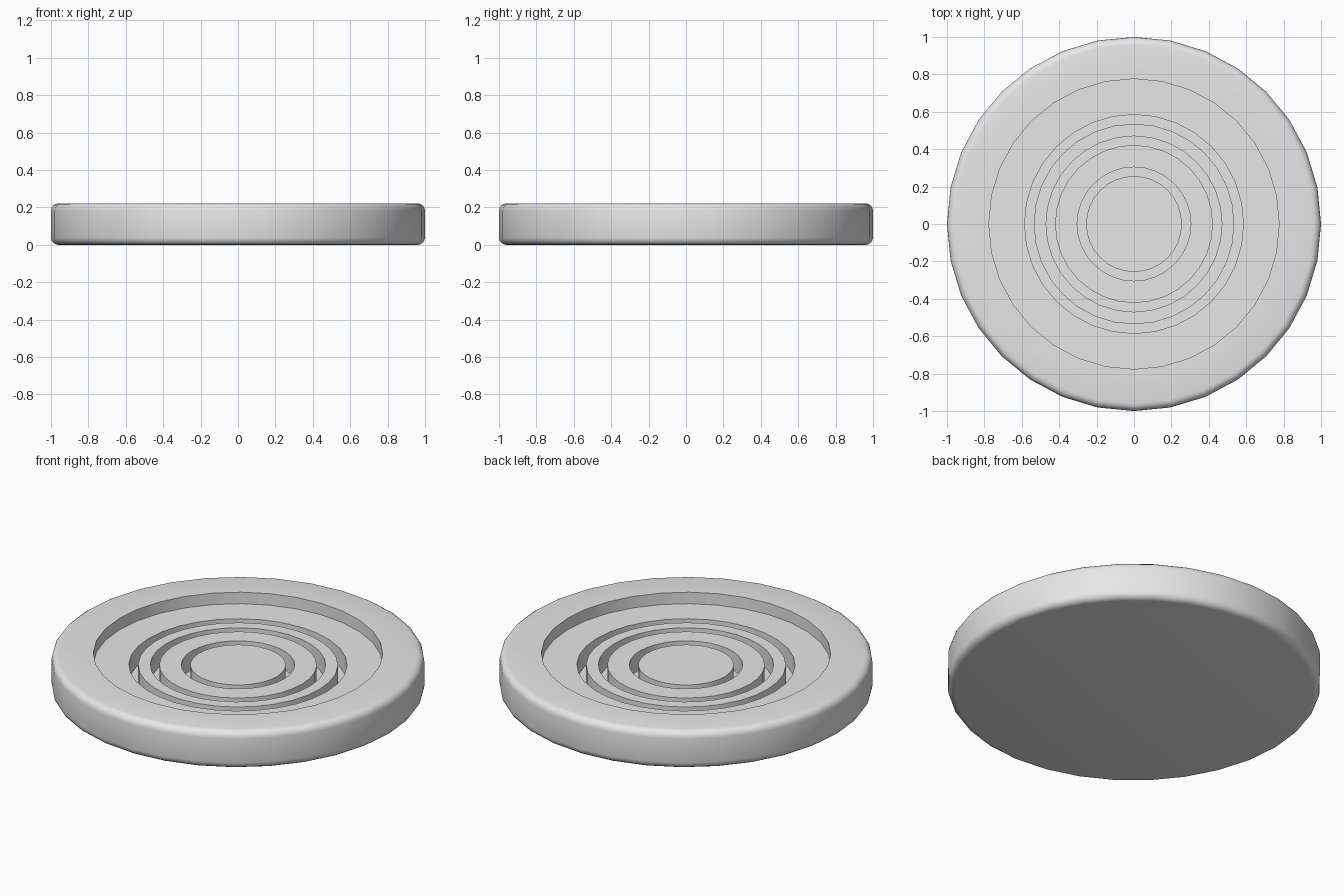
import bpy, bmesh, math

if "Cube" in bpy.data.objects:
    bpy.data.objects.remove(bpy.data.objects["Cube"])

SIDES = 32
TOP, FLOOR, GROOVE = 0.222, 0.154, 0.045   # rim, recess and groove-bottom heights
ROUND, STEPS = 0.04, 4                     # rounded outer edge

# Half cross-section (radius, height), from bottom centre to top centre
profile = [(0, 0)]
for centre_z, start in ((ROUND, -90), (TOP - ROUND, 0)):
    for i in range(STEPS + 1):
        a = math.radians(start + 90 * i / STEPS)
        profile.append((1 - ROUND + ROUND * math.cos(a), centre_z + ROUND * math.sin(a)))

# Recess wall, then three concentric grooves
profile += [(0.776, TOP), (0.776, FLOOR)]
for outer, inner in ((0.585, 0.536), (0.47, 0.422), (0.304, 0.256)):
    profile += [(outer, FLOOR), (outer, GROOVE), (inner, GROOVE), (inner, FLOOR)]
profile.append((0, FLOOR))

# Turn the profile into a solid disc
bm = bmesh.new()
verts = [bm.verts.new((r, 0, z)) for r, z in profile]
edges = [bm.edges.new(pair) for pair in zip(verts, verts[1:])]
bmesh.ops.spin(bm, geom=verts + edges, cent=(0, 0, 0), axis=(0, 0, 1),
               angle=math.tau, steps=SIDES, use_merge=False)
bmesh.ops.remove_doubles(bm, verts=bm.verts, dist=0.0005)
bmesh.ops.recalc_face_normals(bm, faces=bm.faces)

mesh = bpy.data.meshes.new("grooved_disc")
bm.to_mesh(mesh)
bm.free()
disc = bpy.data.objects.new("grooved_disc", mesh)
bpy.context.collection.objects.link(disc)

# Single grey finish
grey = bpy.data.materials.new("light grey")
grey.diffuse_color = (0.8, 0.8, 0.8, 1)
grey.use_nodes = True
grey.node_tree.nodes["Principled BSDF"].inputs["Base Color"].default_value = grey.diffuse_color
mesh.materials.append(grey)

# Smooth curved walls, crisp recess edges
bpy.context.view_layer.objects.active = disc
disc.select_set(True)
bpy.ops.object.shade_smooth_by_angle(angle=math.radians(35))
